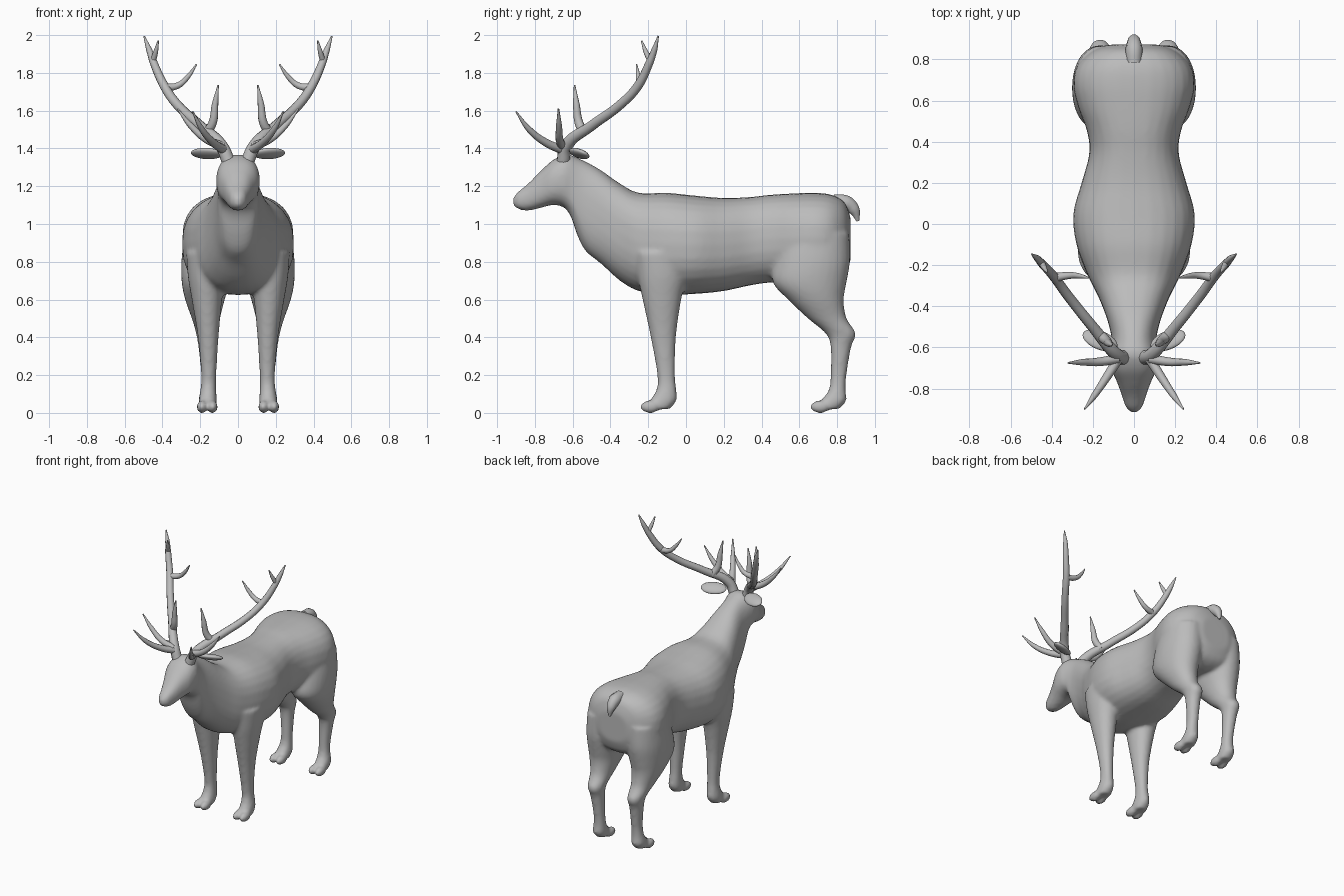
import bpy, bmesh, math
from mathutils import Vector, Matrix

old = bpy.data.objects.get("Cube")
if old:
    bpy.data.objects.remove(old, do_unlink=True)

hide = bpy.data.materials.new("warm_grey")
hide.use_nodes = True
GREY = (0.5, 0.5, 0.5, 1)
hide.diffuse_color = GREY
hide.node_tree.nodes["Principled BSDF"].inputs["Base Color"].default_value = GREY


def smooth_rows(rows, steps=4):
    """Catmull-Rom interpolation between section rows."""
    rows = [Vector(r) for r in rows]
    out = []
    for i in range(len(rows) - 1):
        a, b = rows[max(i - 1, 0)], rows[i]
        c, d = rows[i + 1], rows[min(i + 2, len(rows) - 1)]
        for s in range(steps):
            t = s / steps
            out.append(b + (c - a) * (t / 2)
                       + (a * 2 - b * 5 + c * 4 - d) * (t * t / 2)
                       + (b * 3 - a - c * 3 + d) * (t ** 3 / 2))
    return out + [rows[-1]]


def loft(bm, rings):
    """Skin a list of closed point rings and cap both ends."""
    loops = [[bm.verts.new(p) for p in ring] for ring in rings]
    n = len(loops[0])
    for a, b in zip(loops, loops[1:]):
        for i in range(n):
            j = (i + 1) % n
            bm.faces.new((a[i], a[j], b[j], b[i]))
    bm.faces.new(loops[0])
    bm.faces.new(loops[-1])


def oval(power, n=28):
    for k in range(n):
        t = 2 * math.pi * k / n
        c, s = math.cos(t), math.sin(t)
        yield (math.copysign(abs(c) ** (2 / power), c),
               math.copysign(abs(s) ** (2 / power), s))


def torso(bm, rows):
    """Rows: y, bottom z, top z, half width."""
    loft(bm, [[(w * c, y, (lo + hi) / 2 + (hi - lo) / 2 * s) for c, s in oval(2.4)]
              for y, lo, hi, w in smooth_rows(rows)])


def leg(bm, rows, side):
    """Rows: z, front y, back y, inner x, outer x."""
    rings = []
    for r in smooth_rows(rows):
        z, y0, y1, x0, x1 = r
        rings.append([(side * ((x0 + x1) / 2 + (x1 - x0) / 2 * c),
                       (y0 + y1) / 2 + (y1 - y0) / 2 * s, z) for c, s in oval(2.1)])
    loft(bm, rings)


def ball(bm, centre, size, turn=Matrix()):
    m = Matrix.Translation(centre) @ turn @ Matrix.Diagonal((*size, 1))
    bmesh.ops.create_uvsphere(bm, u_segments=24, v_segments=14, radius=1, matrix=m)


def make_object(name, bm):
    bmesh.ops.recalc_face_normals(bm, faces=bm.faces)
    me = bpy.data.meshes.new(name)
    bm.to_mesh(me)
    bm.free()
    me.materials.append(hide)
    me.polygons.foreach_set("use_smooth", [True] * len(me.polygons))
    ob = bpy.data.objects.new(name, me)
    bpy.context.collection.objects.link(ob)
    return ob


# Nose, head, neck, trunk and rump in one run
trunk = [(-.915, 1.10, 1.14, .015), (-.89, 1.08, 1.17, .04), (-.84, 1.07, 1.21, .057),
         (-.77, 1.085, 1.28, .082), (-.71, 1.10, 1.335, .108), (-.65, 1.09, 1.365, .115),
         (-.61, 1.04, 1.365, .108), (-.575, .94, 1.35, .108), (-.53, .855, 1.33, .113),
         (-.45, .79, 1.285, .135), (-.35, .70, 1.215, .175), (-.25, .645, 1.165, .225),
         (-.1, .625, 1.165, .28), (.05, .63, 1.15, .295), (.2, .645, 1.138, .255),
         (.34, .675, 1.143, .218), (.45, .69, 1.155, .228), (.57, .69, 1.162, .272),
         (.68, .69, 1.165, .295), (.77, .69, 1.155, .275), (.84, .73, 1.115, .205),
         (.872, .81, 1.03, .12)]
front_leg = [(.85, -.27, .03, .08, .275), (.72, -.255, .005, .075, .265),
             (.6, -.23, -.025, .085, .245), (.4, -.187, -.053, .103, .212),
             (.2, -.152, -.058, .115, .195), (.12, -.158, -.05, .115, .2),
             (.065, -.19, -.05, .112, .208), (.02, -.2, -.085, .115, .205)]
hind_leg = [(.95, .52, .865, .03, .285), (.8, .47, .868, .03, .3),
            (.69, .46, .85, .045, .298), (.6, .54, .835, .07, .28),
            (.5, .645, .85, .095, .245), (.42, .74, .9, .108, .222),
            (.35, .765, .875, .115, .21), (.2, .765, .85, .118, .195),
            (.12, .755, .845, .115, .2), (.065, .715, .85, .112, .21),
            (.02, .7, .81, .115, .205)]

bm = bmesh.new()
torso(bm, trunk)
for side in (-1, 1):
    leg(bm, front_leg, side)
    leg(bm, hind_leg, side)
    # Cloven toes
    for y in (-.19, .71):
        for off in (-.028, .028):
            ball(bm, (side * (.163 + off), y, .032), (.029, .055, .034))
body = make_object("body", bm)
fuse = body.modifiers.new("fuse", 'REMESH')
fuse.mode = 'VOXEL'
fuse.voxel_size = .0125
fuse.use_smooth_shade = True
relax = body.modifiers.new("relax", 'SMOOTH')
relax.factor = .5
relax.iterations = 7

# Ears
for side, name in ((1, "left_ear"), (-1, "right_ear")):
    bm = bmesh.new()
    turn = (Matrix.Rotation(side * math.radians(22), 4, 'Z')
            @ Matrix.Rotation(math.radians(-28), 4, 'X'))
    ball(bm, (side * .165, -.565, 1.373), (.09, .05, .021), turn)
    make_object(name, bm)


def tubes(name, paths, side=1):
    """Tapered round branches; points are x, y, z, radius."""
    cu = bpy.data.curves.new(name, 'CURVE')
    cu.dimensions = '3D'
    cu.bevel_depth = 1
    cu.bevel_resolution = 3
    cu.resolution_u = 6
    cu.use_fill_caps = True
    for path in paths:
        sp = cu.splines.new('BEZIER')
        sp.bezier_points.add(len(path) - 1)
        for p, (x, y, z, r) in zip(sp.bezier_points, path):
            p.co = (side * x, y, z)
            p.radius = r
            p.handle_left_type = p.handle_right_type = 'AUTO'
    cu.materials.append(hide)
    ob = bpy.data.objects.new(name, cu)
    bpy.context.collection.objects.link(ob)
    bpy.ops.object.select_all(action='DESELECT')
    ob.select_set(True)
    bpy.context.view_layer.objects.active = ob
    bpy.ops.object.convert(target='MESH')
    bpy.ops.object.shade_smooth_by_angle(angle=math.radians(60))


# Antlers: main beam and five tines each
antler = [
    [(.05, -.65, 1.33, .036), (.085, -.635, 1.41, .033), (.2, -.5, 1.52, .027),
     (.32, -.35, 1.63, .025), (.39, -.255, 1.73, .024), (.445, -.195, 1.85, .021),
     (.47, -.168, 1.92, .016), (.497, -.147, 1.995, .004)],
    [(.07, -.645, 1.39, .025), (.13, -.74, 1.43, .021), (.19, -.83, 1.5, .016),
     (.24, -.9, 1.595, .004)],
    [(.08, -.655, 1.41, .024), (.17, -.67, 1.45, .021), (.25, -.672, 1.52, .016),
     (.32, -.675, 1.61, .004)],
    [(.165, -.54, 1.48, .026), (.133, -.568, 1.54, .023), (.122, -.58, 1.63, .018),
     (.105, -.59, 1.735, .004)],
    [(.385, -.26, 1.72, .022), (.315, -.25, 1.735, .017), (.265, -.253, 1.78, .013),
     (.22, -.262, 1.845, .004)],
    [(.45, -.188, 1.86, .016), (.436, -.212, 1.91, .013), (.422, -.235, 1.97, .004)]]
tubes("left_antler", antler)
tubes("right_antler", antler, -1)

# Tail
tubes("tail", [[(0, .78, 1.12, .04), (0, .85, 1.11, .042), (0, .89, 1.075, .032),
                (0, .91, 1.015, .008)]])
